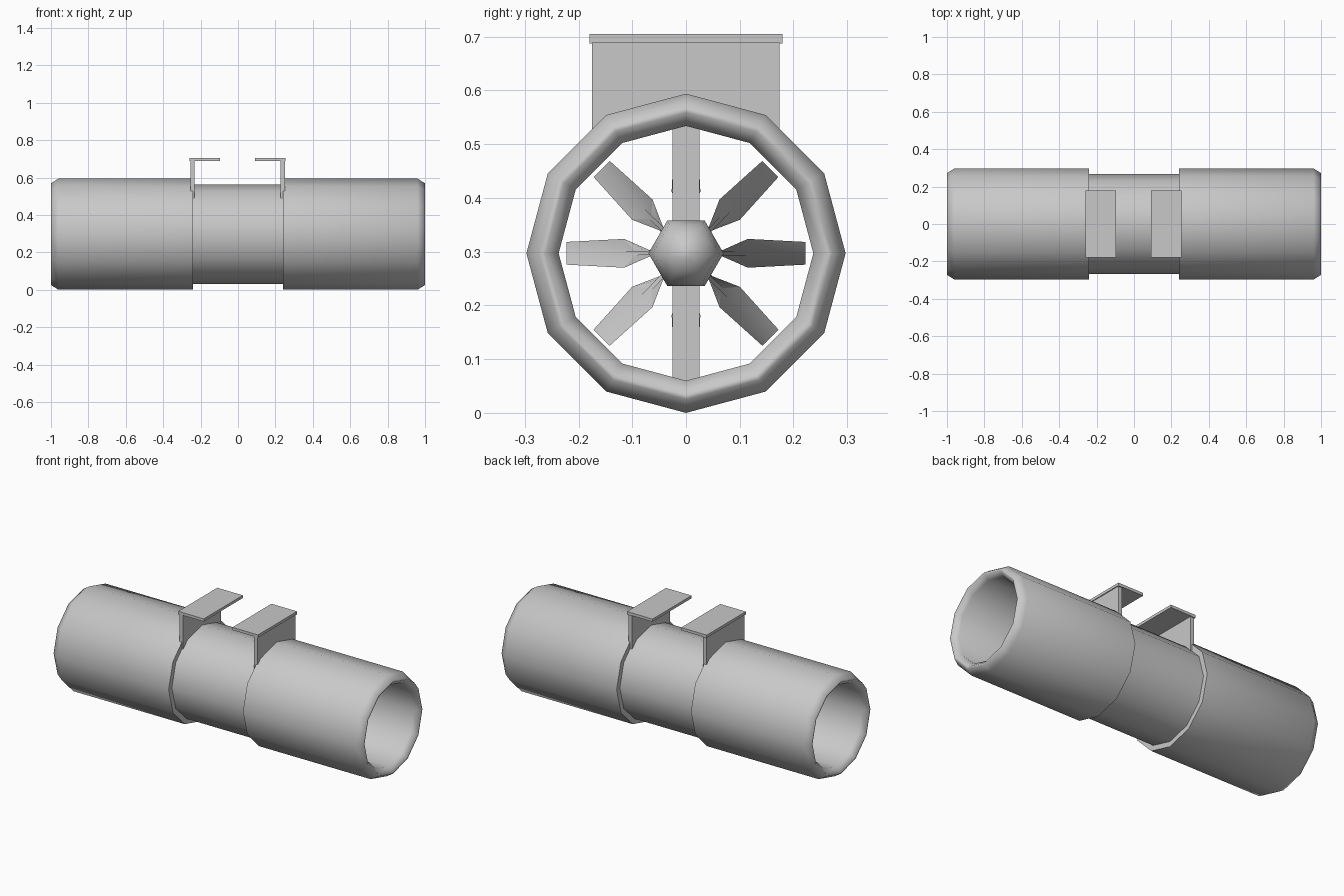
import bpy, bmesh, math

if "Cube" in bpy.data.objects:
    bpy.data.objects.remove(bpy.data.objects["Cube"])

CZ = 0.297  # height of the tube axis

grey = bpy.data.materials.new("plain grey")
grey.diffuse_color = (0.58, 0.58, 0.58, 1)
grey.use_nodes = True
grey.node_tree.nodes["Principled BSDF"].inputs["Base Color"].default_value = grey.diffuse_color


def finish(name, bm, smooth=None):
    bmesh.ops.recalc_face_normals(bm, faces=bm.faces)
    me = bpy.data.meshes.new(name)
    bm.to_mesh(me)
    bm.free()
    me.materials.append(grey)
    ob = bpy.data.objects.new(name, me)
    bpy.context.collection.objects.link(ob)
    if smooth:
        bpy.ops.object.select_all(action='DESELECT')
        ob.select_set(True)
        bpy.context.view_layer.objects.active = ob
        bpy.ops.object.shade_smooth_by_angle(angle=math.radians(smooth))
    return ob


def lathe(name, profile, sides, start, smooth, closed):
    """Turn an (x, radius) profile around the tube axis."""
    bm = bmesh.new()
    rings = []
    for x, r in profile:
        ring = []
        for i in range(sides):
            a = start + math.tau * i / sides
            ring.append(bm.verts.new((x, r * math.cos(a), CZ + r * math.sin(a))))
        rings.append(ring)
    n = len(rings)
    for k in range(n if closed else n - 1):
        a, b = rings[k], rings[(k + 1) % n]
        for i in range(sides):
            j = (i + 1) % sides
            bm.faces.new((a[i], a[j], b[j], b[i]))
    if not closed:
        bm.faces.new(rings[0])
        bm.faces.new(rings[-1])
    return finish(name, bm, smooth)


def prism(name, outline, x0, x1):
    """Extrude a (y, z) outline along x."""
    bm = bmesh.new()
    f = bm.faces.new([bm.verts.new((x0, y, z)) for y, z in outline])
    new = bmesh.ops.extrude_face_region(bm, geom=[f])["geom"]
    bmesh.ops.translate(bm, vec=(x1 - x0, 0, 0),
                        verts=[v for v in new if isinstance(v, bmesh.types.BMVert)])
    return finish(name, bm)


def box(name, x0, x1, y0, y1, z0, z1):
    return prism(name, [(y0, z0), (y1, z0), (y1, z1), (y0, z1)], x0, x1)


# Tube casing: two wide ends, narrow waist, bevelled lips and open bore
half = [(0.24, 0.267), (0.24, 0.297), (0.96, 0.297), (1.0, 0.272),
        (1.0, 0.262), (0.97, 0.237)]
lathe("tube_casing", half + [(-x, r) for x, r in reversed(half)],
      12, math.pi / 2, 65, True)

# Six-sided motor hub with domed noses
nose = [(0.10, 0.07), (0.14, 0.062), (0.17, 0.04), (0.185, 0.012)]
lathe("motor_hub", [(-x, r) for x, r in reversed(nose)] + nose, 6, 0, 75, False)

# Upright strut holding the hub
box("hub_strut", 0.03, 0.08, -0.025, 0.025, CZ - 0.245, CZ + 0.245)

# Eight twisted fan blades: stations of (radius, half chord, pitch)
stations = [(0.058, 0.030, 3), (0.115, 0.040, 42), (0.222, 0.036, 36)]
bm = bmesh.new()
for i in range(8):
    a = math.tau * i / 8
    rings = []
    for r, c, pitch in stations:
        p = math.radians(pitch)
        ring = []
        for u, w in ((c, 0), (0, 0.005), (-c, 0), (0, -0.005)):
            x = u * math.cos(p) - w * math.sin(p)
            t = u * math.sin(p) + w * math.cos(p)
            ring.append(bm.verts.new((x - 0.05,
                                      r * math.cos(a) - t * math.sin(a),
                                      CZ + r * math.sin(a) + t * math.cos(a))))
        rings.append(ring)
    for lo, hi in zip(rings, rings[1:]):
        for k in range(4):
            m = (k + 1) % 4
            bm.faces.new((lo[k], lo[m], hi[m], hi[k]))
    bm.faces.new(rings[0])
    bm.faces.new(rings[-1])
finish("fan_blades", bm, 40)

# Mounting brackets: upright web seated in the tube wall, with a top flange
web = [(-0.175, 0.692), (-0.175, 0.49), (-0.127, 0.517), (0, 0.55),
       (0.127, 0.517), (0.174, 0.49), (0.174, 0.692)]
for side, s, off in (("left", -1, -0.005), ("right", 1, 0)):
    prism(side + "_bracket_web", web, s * 0.227 + off, s * 0.25 + off)
    box(side + "_bracket_flange", s * 0.09 + off, s * 0.255 + off,
        -0.18, 0.18, 0.689, 0.705)
    # Small lip under the flange at each end of the web
    for y in (-0.18, 0.174):
        box(side + "_bracket_lip", s * 0.227 + off, s * 0.255 + off,
            y, y + 0.006, 0.687, 0.695)
